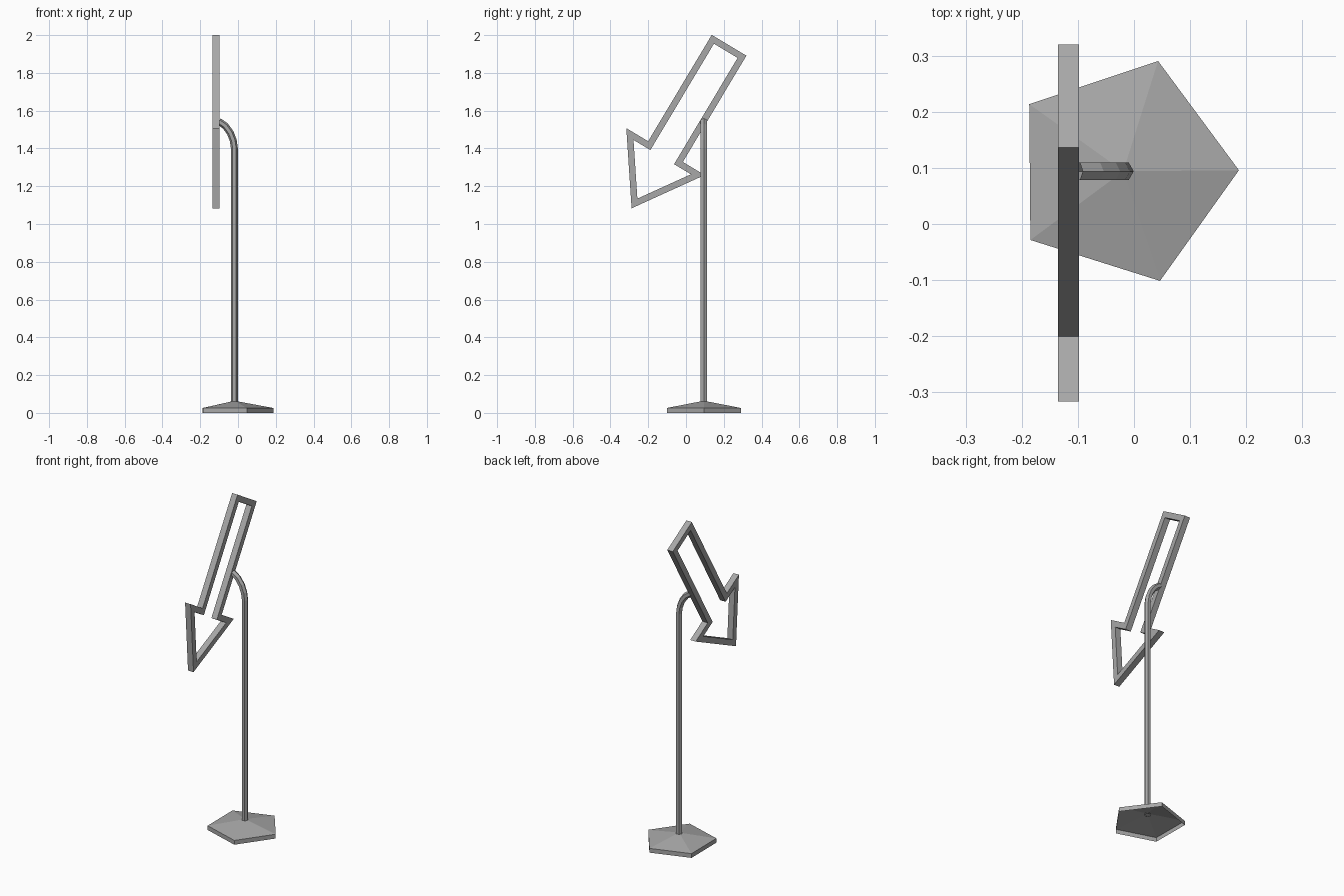
import bpy, bmesh
from math import cos, sin, pi, radians
from mathutils import Vector

cube = bpy.data.objects.get("Cube")
if cube:
    bpy.data.objects.remove(cube)

grey = bpy.data.materials.new("grey metal")
grey.use_nodes = True
colour = (0.39, 0.39, 0.39, 1)
grey.diffuse_color = colour
grey.node_tree.nodes["Principled BSDF"].inputs["Base Color"].default_value = colour

POLE_X, POLE_Y = -0.019, 0.094


def finish(bm, name, recalc=True):
    if recalc:
        bmesh.ops.recalc_face_normals(bm, faces=bm.faces)
    mesh = bpy.data.meshes.new(name)
    bm.to_mesh(mesh)
    bm.free()
    mesh.materials.append(grey)
    obj = bpy.data.objects.new(name, mesh)
    bpy.context.collection.objects.link(obj)
    return obj


def bridge(bm, a, b):
    n = len(a)
    for i in range(n):
        bm.faces.new((a[i], a[(i + 1) % n], b[(i + 1) % n], b[i]))


# Base: open-bottomed five-sided shell with a shallow pyramid roof
bm = bmesh.new()
rings = []
for z in (0, 0.026):
    ring = []
    for i in range(5):
        a = radians(0.5) + i * 2 * pi / 5
        ring.append(bm.verts.new((POLE_X + 0.206 * cos(a), POLE_Y + 0.206 * sin(a), z)))
    rings.append(ring)
bridge(bm, *rings)
apex = bm.verts.new((POLE_X, POLE_Y, 0.064))
for i in range(5):
    bm.faces.new((rings[1][i], rings[1][(i + 1) % 5], apex))
finish(bm, "base", recalc=False)

# Pole: hexagonal tube swept up and over to the sign
path = [Vector(p) for p in ((POLE_X, 0.055), (POLE_X, 1.4), (-0.025, 1.442),
                            (-0.041, 1.483), (-0.067, 1.519), (-0.102, 1.544))]
bm = bmesh.new()
rings = []
for i, p in enumerate(path):
    t = (path[min(i + 1, len(path) - 1)] - path[max(i - 1, 0)]).normalized()
    if i == 1:
        t = Vector((0, 1))
    side = Vector((t.y, -t.x))
    ring = []
    for k in range(6):
        a = k * pi / 3
        q = p + side * 0.0185 * cos(a)
        ring.append(bm.verts.new((q.x, POLE_Y + 0.0185 * sin(a), q.y)))
    rings.append(ring)
for a, b in zip(rings, rings[1:]):
    bridge(bm, a, b)
finish(bm, "pole", recalc=False)

# Arrow sign: outline given as (distance from tip, half width), mirrored
tip = Vector((-0.288, 1.083))
along = Vector((0.513, 0.858))
across = Vector((0.858, -0.513))
half = [(0.35, 0.242), (0.35, 0.107), (1.006, 0.107)]
outline = [(0, 0)] + half + [(d, -w) for d, w in reversed(half)]

bm = bmesh.new()
verts = []
for d, w in outline:
    q = tip + along * d + across * w
    verts.append(bm.verts.new((-0.135, q.x, q.y)))
face = bm.faces.new(verts)
bm.normal_update()
bmesh.ops.inset_region(bm, faces=[face], thickness=0.034,
                       use_boundary=True, use_even_offset=True)
bmesh.ops.delete(bm, geom=[face], context='FACES_ONLY')
result = bmesh.ops.extrude_face_region(bm, geom=bm.faces[:], use_keep_orig=True)
moved = [g for g in result["geom"] if isinstance(g, bmesh.types.BMVert)]
bmesh.ops.translate(bm, verts=moved, vec=(0.037, 0, 0))
finish(bm, "arrow_frame")
